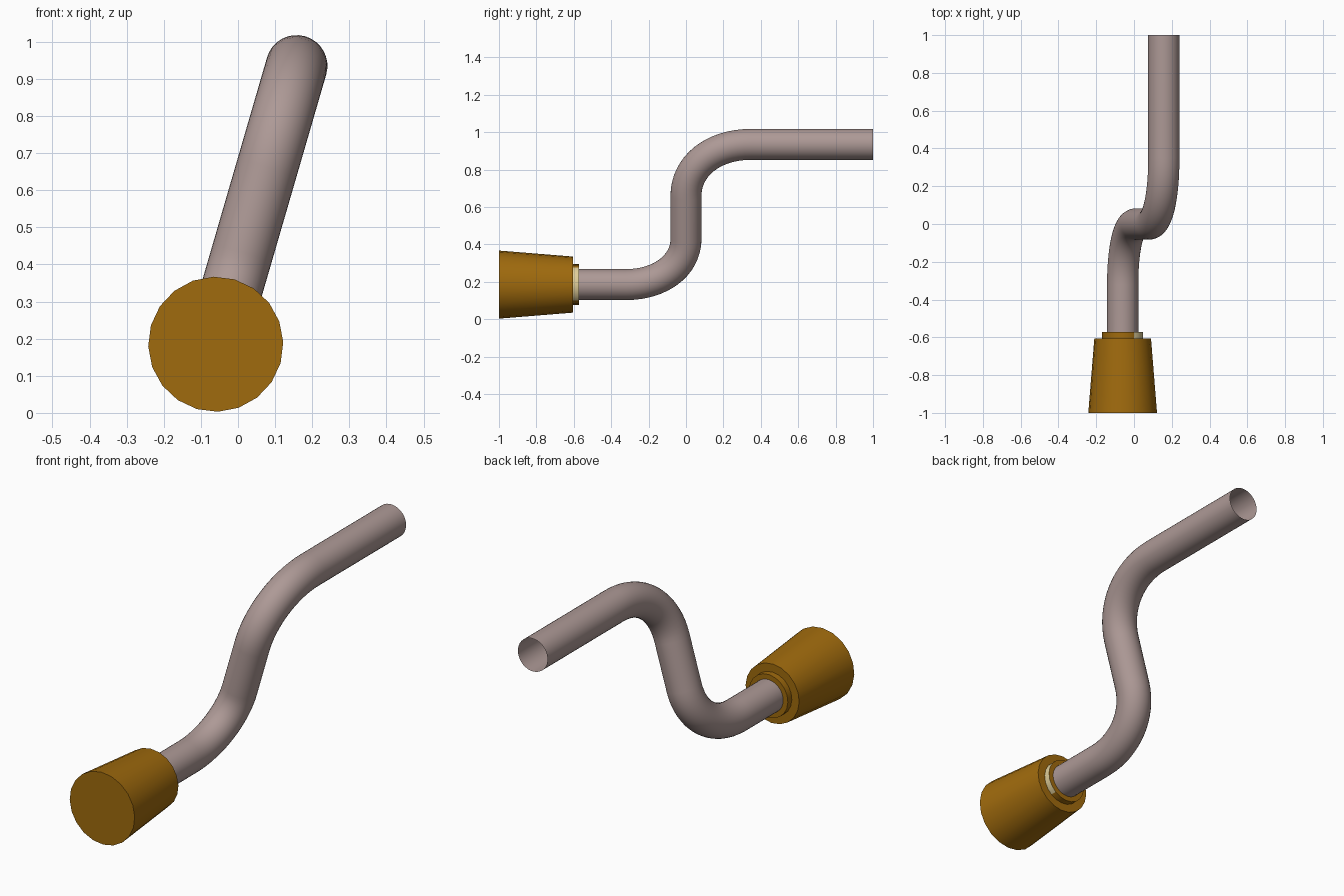
import bpy, bmesh, math
from mathutils import Vector

if "Cube" in bpy.data.objects:
    bpy.data.objects.remove(bpy.data.objects["Cube"])

LOW = Vector((-0.06, 0, 0.185))      # axis of the lower pipe and grip
HIGH = Vector((0.158, 0, 0.935))     # axis of the upper pipe
RISE = (HIGH - LOW).normalized()     # tilted plane of the bend
SIDE = RISE.cross(Vector((0, 1, 0))).normalized()
LENGTH = (HIGH - LOW).length


def material(name, rgb):
    m = bpy.data.materials.new(name)
    m.diffuse_color = (*rgb, 1)
    m.use_nodes = True
    m.node_tree.nodes["Principled BSDF"].inputs["Base Color"].default_value = m.diffuse_color
    return m


brown = material("ochre brown", (0.35, 0.145, 0.004))
cream = material("pale cream", (0.75, 0.62, 0.32))
metal = material("pinkish grey", (0.42, 0.32, 0.305))


def finish(name, bm, mats, angle):
    bmesh.ops.recalc_face_normals(bm, faces=bm.faces)
    me = bpy.data.meshes.new(name)
    bm.to_mesh(me)
    bm.free()
    ob = bpy.data.objects.new(name, me)
    bpy.context.collection.objects.link(ob)
    for m in mats:
        me.materials.append(m)
    bpy.ops.object.select_all(action='DESELECT')
    ob.select_set(True)
    bpy.context.view_layer.objects.active = ob
    bpy.ops.object.shade_smooth_by_angle(angle=math.radians(angle))
    return ob


def skin(bm, rings):
    for a, b in zip(rings, rings[1:]):
        n = len(a)
        for i in range(n):
            bm.faces.new((a[i], a[(i + 1) % n], b[(i + 1) % n], b[i]))


def turned(bm, profile, sides=20):
    """Rings of (y, radius) around the lower axis."""
    rings = []
    for y, r in profile:
        ring = []
        for i in range(sides):
            t = 2 * math.pi * i / sides
            ring.append(bm.verts.new(LOW + Vector((0, y, 0)) + r * (math.cos(t) * RISE + math.sin(t) * SIDE)))
        rings.append(ring)
    skin(bm, rings)
    return rings


# grip: tapered handle with closed ends
bm = bmesh.new()
rings = turned(bm, [(-1, 0.182), (-0.605, 0.15)])
bm.faces.new(rings[0])
bm.faces.new(rings[1])
finish("grip", bm, [brown], 30)

# collar: short ring, cream on the side facing +x
bm = bmesh.new()
rings = turned(bm, [(-0.61, 0.109), (-0.573, 0.109)])
bm.faces.new(rings[1])
for f in bm.faces:
    d = f.calc_center_median() - LOW
    if len(f.verts) == 4 and d.x > 0.6 * math.hypot(d.x, d.z):
        f.material_index = 1
finish("collar", bm, [brown, cream], 30)


# crank pipe: open tube swept along two bends
def bend(p0, p1, p2, p3, n=16):
    pts = [Vector(p) for p in (p0, p1, p2, p3)]
    out = []
    for k in range(n + 1):
        t = k / n
        w = ((1 - t) ** 3, 3 * t * (1 - t) ** 2, 3 * t * t * (1 - t), t ** 3)
        out.append(sum((p * c for p, c in zip(pts, w)), Vector((0, 0))))
    return out


path = [Vector((-0.61, 0.185))]
path += bend((-0.32, 0.185), (-0.14, 0.185), (0, 0.285), (0, 0.43))
path += bend((0, 0.66), (0, 0.815), (0.14, 0.935), (0.35, 0.935))
path += [Vector((1, 0.935))]
centres = [LOW + Vector((0, p.x, 0)) + RISE * ((p.y - 0.185) / 0.75 * LENGTH) for p in path]

bm = bmesh.new()
rings = []
for k, c in enumerate(centres):
    before = (c - centres[k - 1]).normalized() if k else Vector((0, 1, 0))
    after = (centres[k + 1] - c).normalized() if k + 1 < len(centres) else Vector((0, 1, 0))
    across = (before + after).normalized().cross(SIDE).normalized()
    ring = []
    for i in range(32):
        t = 2 * math.pi * i / 32
        ring.append(bm.verts.new(c + 0.083 * (math.cos(t) * across + math.sin(t) * SIDE)))
    rings.append(ring)
skin(bm, rings)
finish("crank_pipe", bm, [metal], 40)
